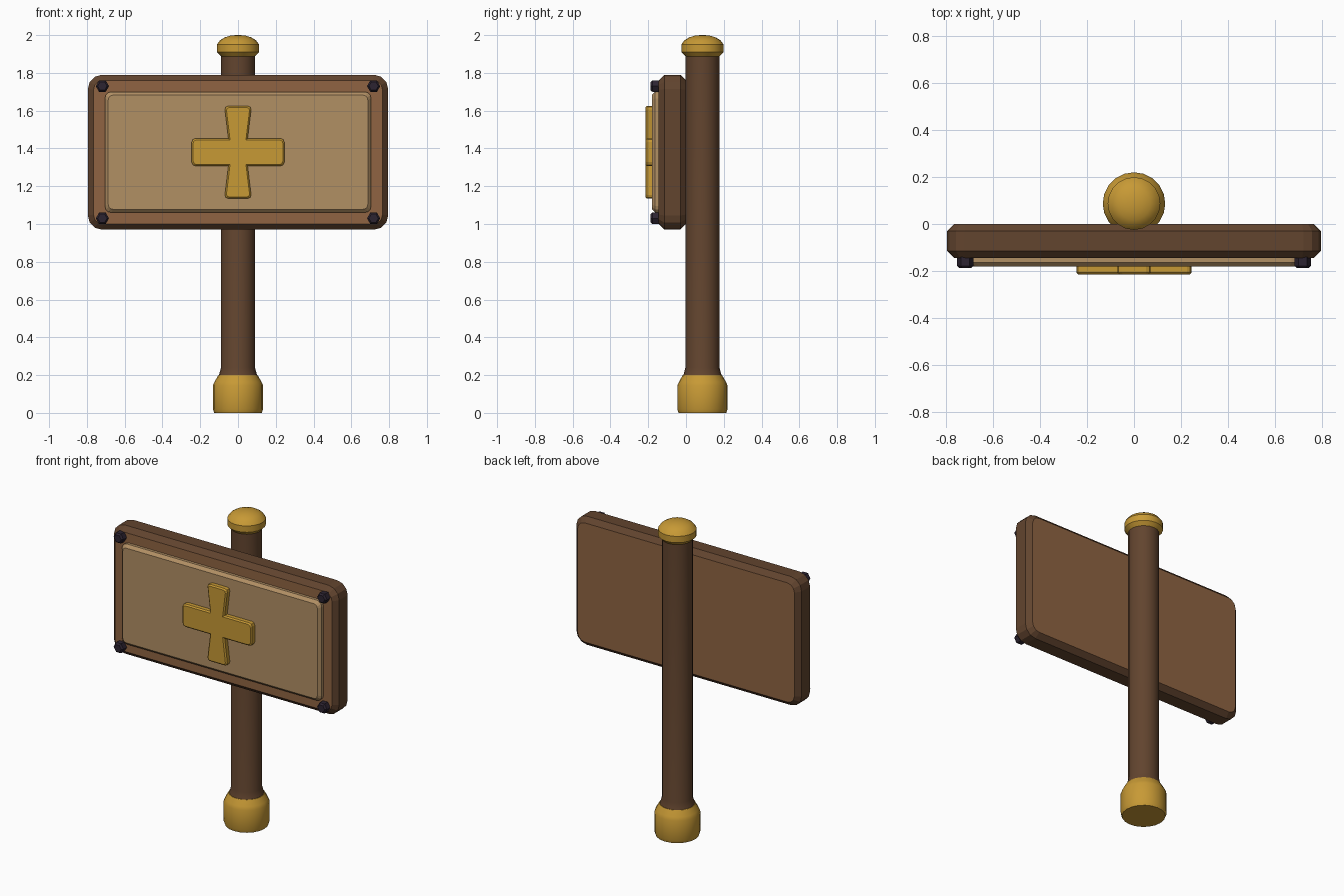
import bpy, bmesh, math
from mathutils import Vector

if "Cube" in bpy.data.objects:
    bpy.data.objects.remove(bpy.data.objects["Cube"], do_unlink=True)


def material(name, srgb):
    col = [(c / 255) ** 2.2 for c in srgb] + [1]
    m = bpy.data.materials.new(name)
    m.use_nodes = True
    m.diffuse_color = col
    node = next(n for n in m.node_tree.nodes if n.type == 'BSDF_PRINCIPLED')
    node.inputs["Base Color"].default_value = col
    return m


dark_wood = material("dark wood", (98, 70, 50))
frame_wood = material("frame wood", (142, 100, 68))
panel_wood = material("panel wood", (176, 142, 100))
gold = material("gold", (198, 152, 56))
iron = material("dark iron", (48, 40, 52))


def finish(name, bm, mats, smooth=0):
    bmesh.ops.recalc_face_normals(bm, faces=bm.faces)
    mesh = bpy.data.meshes.new(name)
    bm.to_mesh(mesh)
    bm.free()
    for m in mats:
        mesh.materials.append(m)
    ob = bpy.data.objects.new(name, mesh)
    bpy.context.collection.objects.link(ob)
    if smooth:
        bpy.ops.object.select_all(action='DESELECT')
        bpy.context.view_layer.objects.active = ob
        ob.select_set(True)
        bpy.ops.object.shade_smooth_by_angle(angle=math.radians(smooth))
    return ob


def lathe(name, profile, mat, sides=20, y=0.087):
    """Turn (radius, z) points around the post axis, closing both ends."""
    bm = bmesh.new()
    rings = []
    for r, z in profile:
        rings.append([bm.verts.new((r * math.cos(a), y + r * math.sin(a), z))
                      for a in (2 * math.pi * i / sides for i in range(sides))])
    for lo, hi in zip(rings, rings[1:]):
        for i in range(sides):
            j = (i + 1) % sides
            bm.faces.new((lo[i], lo[j], hi[j], hi[i]))
    bm.faces.new(rings[0])
    bm.faces.new(rings[-1])
    return finish(name, bm, [mat], 35)


def rounded_rect(hw, hh, r, cz, steps=3):
    pts = []
    for k, (sx, sz) in enumerate(((1, 1), (-1, 1), (-1, -1), (1, -1))):
        for i in range(steps + 1):
            a = math.pi / 2 * (k + i / steps)
            pts.append((sx * (hw - r) + r * math.cos(a), cz + sz * (hh - r) + r * math.sin(a)))
    return pts


def stack(name, layers, mats):
    """Join outlines given as (y, points), and cap the two ends."""
    bm = bmesh.new()
    rings = [[bm.verts.new((x, y, z)) for x, z in pts] for y, pts in layers]
    for a, b in zip(rings, rings[1:]):
        for i in range(len(a)):
            j = (i + 1) % len(a)
            bm.faces.new((a[i], a[j], b[j], b[i]))
    for ring in (rings[0], rings[-1]):
        bm.faces.new(ring).material_index = len(mats) - 1
    return finish(name, bm, mats)


# Post with its turned foot and cap
lathe("post", [(0.104, 0.19), (0.098, 0.21), (0.09, 0.24), (0.09, 1.9)], dark_wood)
lathe("post_foot", [(0.126, 0), (0.133, 0.02), (0.133, 0.145), (0.124, 0.165), (0.104, 0.2)], gold)
lathe("post_cap", [(0.088, 1.885), (0.112, 1.91), (0.112, 1.95), (0.095, 1.973),
                   (0.07, 1.988), (0.04, 1.997), (0.012, 2.0)], gold)

# Board: dark chamfered rim, lighter front and back faces
CZ = 1.38
outer = rounded_rect(0.795, 0.41, 0.075, CZ)
inner = rounded_rect(0.765, 0.38, 0.05, CZ)
stack("board", [(0, inner), (-0.03, outer), (-0.115, outer), (-0.145, inner)], [dark_wood, frame_wood])

# Raised sign panel
edge = rounded_rect(0.705, 0.32, 0.035, CZ)
face = rounded_rect(0.687, 0.302, 0.025, CZ)
stack("panel", [(-0.14, edge), (-0.163, edge), (-0.181, face)], [panel_wood])

# Cross with flared upright arms and softened corners
quarter = [(0.245, 0.073), (0.051, 0.073), (0.072, 0.245)]
outline = []
for k, (sx, sz) in enumerate(((1, 1), (-1, 1), (-1, -1), (1, -1))):
    pts = [Vector((sx * x, CZ + sz * z)) for x, z in quarter]
    outline += pts if k % 2 == 0 else pts[::-1]


def inset(points, d):
    """Offset a counter-clockwise outline inward."""
    out = []
    for i, p in enumerate(points):
        u = (p - points[i - 1]).normalized()
        v = (points[(i + 1) % len(points)] - p).normalized()
        nu, nv = Vector((-u.y, u.x)), Vector((-v.y, v.x))
        out.append(p + (nu + nv) * d / (1 + nu.dot(nv)))
    return out


def soften(points, r):
    """Clip each convex corner with three points."""
    out = []
    for i, p in enumerate(points):
        u = (points[i - 1] - p).normalized()
        v = (points[(i + 1) % len(points)] - p).normalized()
        if u.x * v.y - u.y * v.x < 0:
            out += [p + u * r, p + (u + v) * r * 0.29, p + v * r]
        else:
            out.append(p)
    return out


rim, top = soften(outline, 0.02), soften(inset(outline, 0.008), 0.016)
stack("cross_emblem", [(-0.175, rim), (-0.207, rim), (-0.215, top)], [gold])

# Hexagonal bolts in the four corners
for side, sx in (("left", 1), ("right", -1)):
    for level, z in (("upper", 1.73), ("lower", 1.03)):
        def hexagon(r):
            return [(sx * 0.718 + r * math.cos(i * math.pi / 3), z + r * math.sin(i * math.pi / 3))
                    for i in range(6)]
        stack(f"bolt_{level}_{side}", [(-0.14, hexagon(0.035)), (-0.178, hexagon(0.035)),
                                       (-0.188, hexagon(0.025))], [iron])
